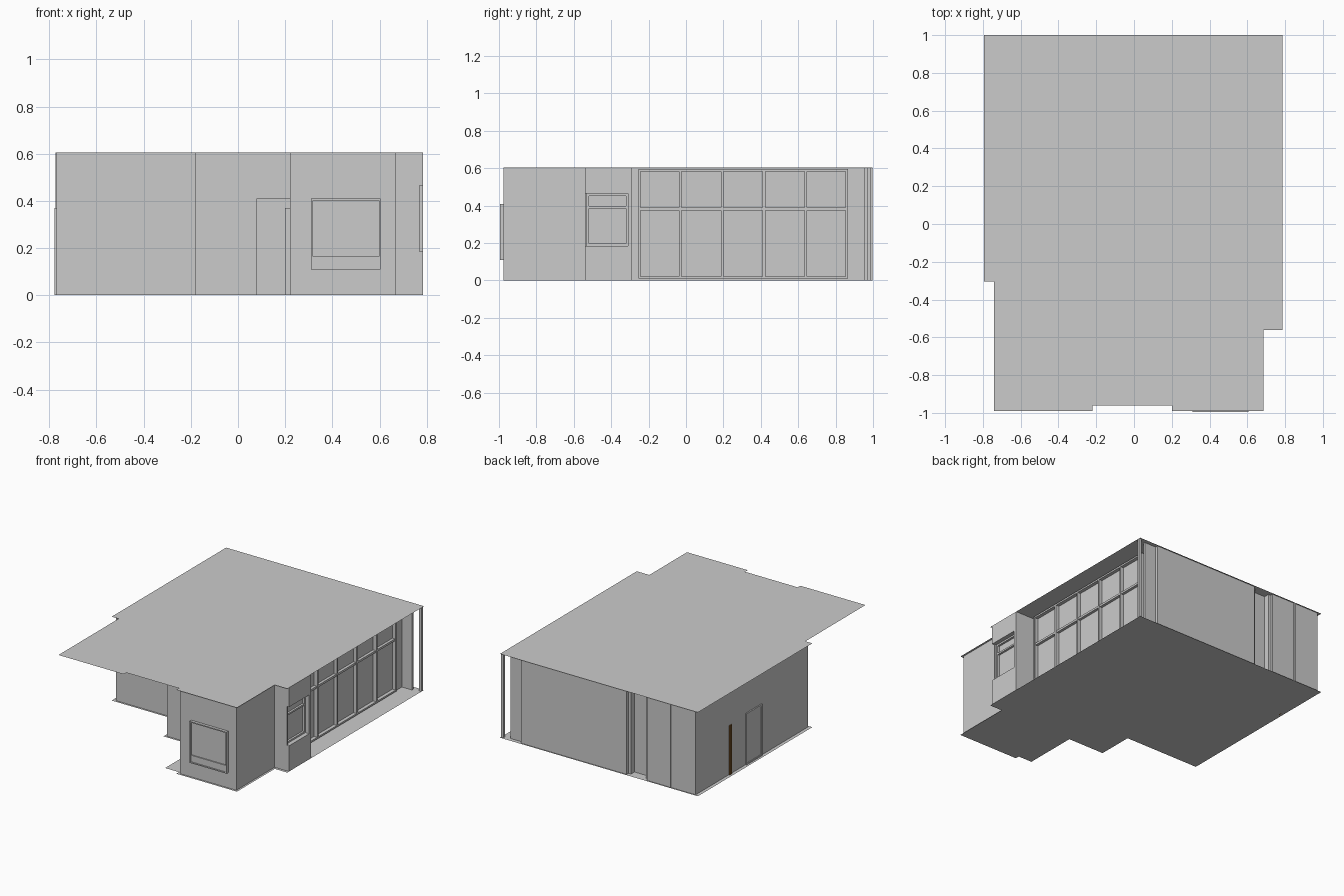
import bpy, bmesh

if "Cube" in bpy.data.objects:
    bpy.data.objects.remove(bpy.data.objects["Cube"])

H = 0.605          # room height
T = 0.02           # wall thickness


def box(name, x, y, z, mat=None):
    """Box from (min, max) ranges."""
    bm = bmesh.new()
    bmesh.ops.create_cube(bm, size=1)
    for v in bm.verts:
        for i, r in enumerate((x, y, z)):
            v.co[i] = r[0] if v.co[i] < 0 else r[1]
    return finish(name, bm, mat)


def finish(name, bm, mat=None):
    me = bpy.data.meshes.new(name)
    bm.to_mesh(me)
    bm.free()
    ob = bpy.data.objects.new(name, me)
    bpy.context.collection.objects.link(ob)
    if mat:
        me.materials.append(mat)
    return ob


def slab(name, outline, z):
    """Thin sheet with a stepped outline."""
    bm = bmesh.new()
    bm.faces.new([bm.verts.new((x, y, z)) for x, y in outline])
    bmesh.ops.triangulate(bm, faces=bm.faces[:])
    return finish(name, bm)


def frame_y(name, x, z, y, w):
    """Rectangular frame lying in an x-z plane."""
    box(name + "_left", (x[0], x[0] + w), y, z)
    box(name + "_right", (x[1] - w, x[1]), y, z)
    inner = (x[0] + w, x[1] - w)
    box(name + "_bottom", inner, y, (z[0], z[0] + w))
    box(name + "_top", inner, y, (z[1] - w, z[1]))


def frame_x(name, y, z, x, w):
    """Rectangular frame lying in a y-z plane."""
    box(name + "_left", x, (y[0], y[0] + w), z)
    box(name + "_right", x, (y[1] - w, y[1]), z)
    inner = (y[0] + w, y[1] - w)
    box(name + "_bottom", x, inner, (z[0], z[0] + w))
    box(name + "_top", x, inner, (z[1] - w, z[1]))


# Floor and ceiling sheets share the right and back edges
right_side = [(-0.795, 1), (0.785, 1), (0.785, -0.56), (0.685, -0.56),
              (0.685, -0.99), (0.2, -0.99), (0.2, -0.96)]
slab("floor", right_side + [(0.09, -0.96), (0.09, -0.565), (-0.2, -0.565),
                            (-0.2, -0.305), (-0.795, -0.305)], 0)
slab("ceiling", right_side + [(-0.22, -0.96), (-0.22, -0.99), (-0.74, -0.99),
                              (-0.74, -0.305), (-0.795, -0.305)], H)

# Outer walls, all full height: name, x range, y range
walls = [
    ("left_wall", (-0.77, -0.75), (-0.29, 0.99)),
    ("left_front_wall", (-0.75, -0.18), (-0.29, -0.27)),
    ("hall_left_wall", (-0.18, -0.16), (-0.55, -0.27)),
    ("hall_front_wall", (-0.16, 0.08), (-0.55, -0.53)),
    ("bedroom_left_wall", (0.22, 0.24), (-0.975, -0.29)),
    ("bedroom_front_wall", (0.24, 0.65), (-0.975, -0.955)),
    ("bedroom_right_wall", (0.65, 0.67), (-0.975, -0.54)),
    ("bay_front_wall", (0.65, 0.77), (-0.54, -0.53)),
    ("bay_rear_wall", (0.63, 0.785), (-0.31, -0.29)),
    ("back_wall_main", (-0.22, 0.625), (0.97, 0.99)),
    ("back_wall_corner", (-0.75, -0.38), (0.97, 0.99)),
    ("back_niche", (-0.38, -0.22), (0.91, 0.93)),
    ("back_niche_side_left", (-0.38, -0.36), (0.93, 0.97)),
    ("back_niche_side_right", (-0.24, -0.22), (0.93, 0.97)),
    ("balcony_back_wall", (0.625, 0.72), (0.955, 0.97)),
    ("balcony_side_wall", (0.62, 0.64), (0.865, 0.955)),
    ("balcony_post", (0.765, 0.785), (0.97, 0.99)),
    ("back_pilaster", (-0.575, -0.56), (0.99, 0.997)),
]
for name, x, y in walls:
    box(name, x, y, (0, H))

# Entrance door and the wall above it
box("entrance_door", (0.08, 0.22), (-0.54, -0.53), (0, 0.41))
box("entrance_lintel", (0.08, 0.22), (-0.55, -0.53), (0.41, H))
box("bedroom_door", (0.2, 0.22), (-0.82, -0.64), (0, 0.37))

# Bay window between sill wall and lintel wall
bay = (-0.54, -0.31)
box("bay_sill_wall", (0.765, 0.785), bay, (0, 0.185))
box("bay_lintel_wall", (0.765, 0.785), bay, (0.465, H))
box("bay_sill", (0.73, 0.765), bay, (0.165, 0.185))
box("bay_soffit", (0.73, 0.765), bay, (0.465, 0.485))
box("bay_glass", (0.735, 0.74), (-0.53, -0.31), (0.185, 0.465))
frame_x("bay_frame", (-0.53, -0.31), (0.185, 0.465), (0.73, 0.755), 0.012)
box("bay_transom", (0.74, 0.755), (-0.518, -0.322), (0.385, 0.397))

# Balcony glazing with five bays and a transom
y0, y1, n = -0.255, 0.865, 5
box("balcony_glass", (0.63, 0.635), (-0.29, y1), (0, H))
frame_x("balcony_frame", (y0, y1), (0.01, 0.595), (0.635, 0.66), 0.012)
for i in range(1, n):
    y = y0 + (y1 - y0) * i / n
    box("balcony_mullion", (0.635, 0.66), (y - 0.007, y + 0.007), (0.022, 0.583))
box("balcony_transom", (0.635, 0.655), (y0 + 0.012, y1 - 0.012), (0.375, 0.39))

# Front window with its lower panel
frame_y("front_window_frame", (0.31, 0.605), (0.11, 0.41), (-0.995, -0.975), 0.008)
box("front_window_glass", (0.318, 0.597), (-0.982, -0.975), (0.118, 0.402))
box("front_window_panel", (0.318, 0.597), (-0.99, -0.982), (0.118, 0.165))

# Left side door with surround, and a brown door edge
frame_x("side_door_frame", (0.24, 0.42), (0, 0.37), (-0.779, -0.77), 0.01)
box("side_door", (-0.774, -0.77), (0.25, 0.41), (0.01, 0.36))
brown = bpy.data.materials.new("brown_wood")
brown.diffuse_color = (0.2, 0.09, 0.02, 1)
brown.use_nodes = True
brown.node_tree.nodes["Principled BSDF"].inputs["Base Color"].default_value = brown.diffuse_color
box("brown_door_edge", (-0.778, -0.77), (0.585, 0.61), (0, 0.355), brown)
box("left_wall_seam", (-0.773, -0.77), (0.59, 0.6), (0.355, H))
